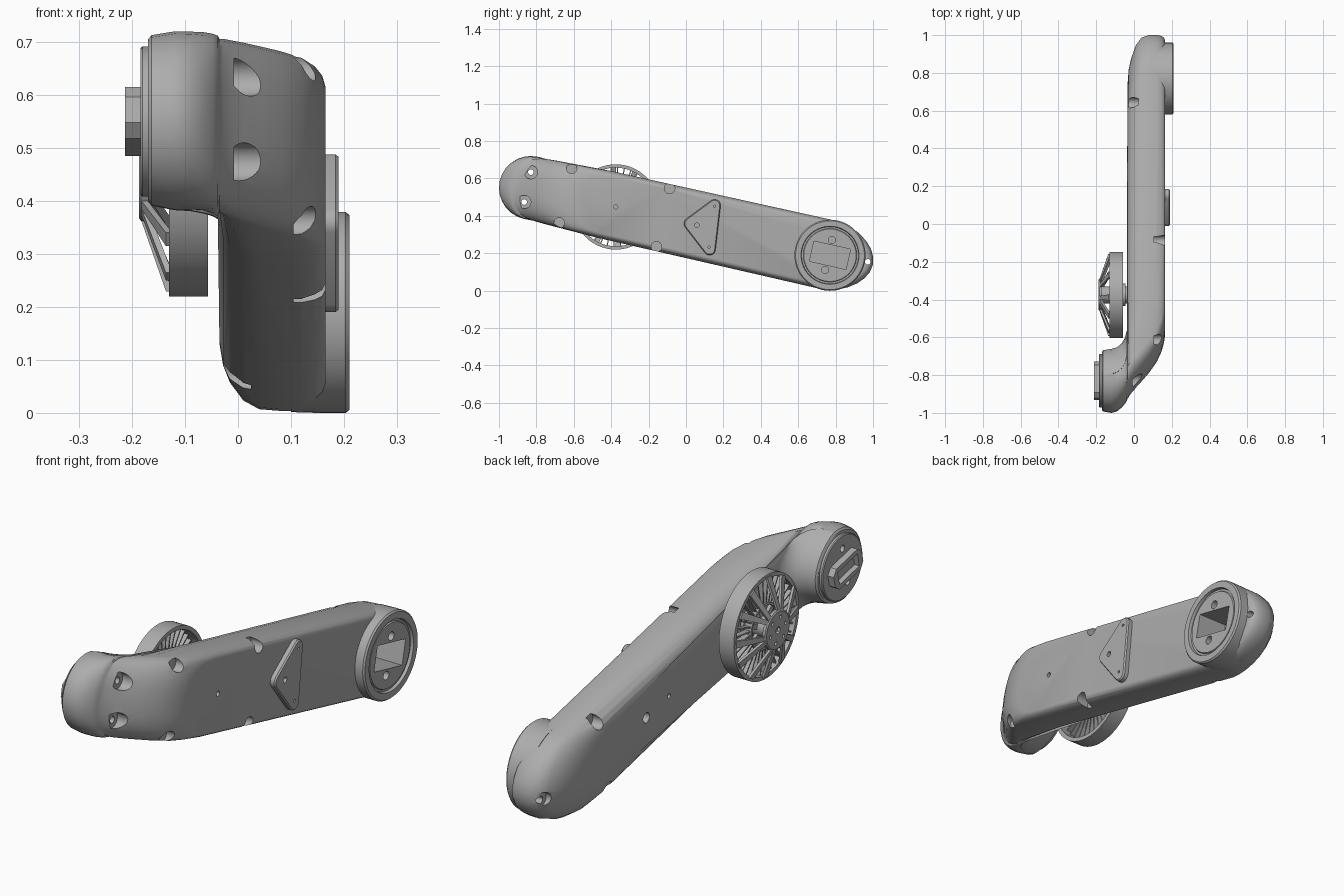
import bpy, bmesh
from math import sin, cos, pi, radians, copysign
from mathutils import Matrix, Vector

if "Cube" in bpy.data.objects:
    bpy.data.objects.remove(bpy.data.objects["Cube"])

grey = bpy.data.materials.new("plain grey")
grey.use_nodes = True
colour = (0.42, 0.42, 0.42, 1)
grey.diffuse_color = colour
grey.node_tree.nodes["Principled BSDF"].inputs["Base Color"].default_value = colour

# Local frame: y runs along the arm from its front pivot, z across it
FRAME = Matrix.Translation((0, -0.83, 0.55)) @ Matrix.Rotation(radians(-12.7), 4, 'X')
REAR = 1.64      # rear pivot position along the arm
WHEEL = 0.466    # wheel axle position along the arm


def make(name, bm):
    bmesh.ops.remove_doubles(bm, verts=bm.verts, dist=0.0001)
    bmesh.ops.recalc_face_normals(bm, faces=bm.faces)
    mesh = bpy.data.meshes.new(name)
    bm.to_mesh(mesh)
    bm.free()
    mesh.materials.append(grey)
    obj = bpy.data.objects.new(name, mesh)
    bpy.context.collection.objects.link(obj)
    obj.matrix_world = FRAME
    return obj


def loft(bm, rings, closed=False):
    """Skin a list of equal-length rings; cap the ends unless closed."""
    rows = [[bm.verts.new(p) for p in ring] for ring in rings]
    n = len(rows[0])
    pairs = list(zip(rows, rows[1:])) + ([(rows[-1], rows[0])] if closed else [])
    for a, b in pairs:
        for i in range(n):
            j = (i + 1) % n
            bm.faces.new((a[i], a[j], b[j], b[i]))
    if not closed:
        bm.faces.new(rows[0])
        bm.faces.new(rows[-1])


def lathe(bm, profile, u=0, v=0, n=64, closed=False):
    """Turn (x, radius) points about an axis parallel to x."""
    loft(bm, [[(x, u + r * cos(2 * pi * i / n), v + r * sin(2 * pi * i / n))
               for i in range(n)] for x, r in profile], closed)


def hull(bm, points):
    verts = [bm.verts.new(p) for p in points]
    out = bmesh.ops.convex_hull(bm, input=verts)
    junk = {g for g in out["geom_interior"] + out["geom_unused"]
            if isinstance(g, bmesh.types.BMVert)}
    bmesh.ops.delete(bm, geom=list(junk), context='VERTS')


def cylinder(x0, x1, r, u, v, n=32):
    bm = bmesh.new()
    lathe(bm, [(x0, r), (x1, r)], u, v, n)
    return make("cutter", bm)


def box(x0, x1, u, hu, hv):
    bm = bmesh.new()
    loft(bm, [[(x, u + a * hu, b * hv) for a, b in ((-1, -1), (1, -1), (1, 1), (-1, 1))]
              for x in (x0, x1)])
    return make("cutter", bm)


def cut(targets, cutters):
    for c in cutters:
        c.hide_render = True
        for t in targets:
            mod = t.modifiers.new("cut", 'BOOLEAN')
            mod.operation, mod.solver, mod.object = 'DIFFERENCE', 'EXACT', c
            bpy.context.view_layer.update()
            bpy.context.view_layer.objects.active = t
            bpy.ops.object.modifier_apply(modifier=mod.name)
        bpy.data.objects.remove(c)


# Arm body: layers across x, each an outline with two rounded ends
def layer(x, front, cap, w_front, rear, w_rear, rear_cap, box_pow=1.0, n=14):
    ring = []
    e0, e1 = front + cap, rear - rear_cap
    station = min(0.4, e1)
    for i in range(n + 1):
        t = pi / 2 - pi * i / n
        s = sin(t)
        ring.append((x, e0 - cap * max(cos(t), 0), copysign(abs(s) ** box_pow, s) * w_front))
    wm = w_rear - 0.005
    ring.append((x, station, -wm))
    for i in range(n + 1):
        t = -pi / 2 + pi * i / n
        ring.append((x, e1 + rear_cap * max(cos(t), 0) ** 1.25, sin(t) * w_rear))
    ring.append((x, station, wm))
    return ring


elbow = [(-0.17, 0.155, 0.155, 0.155), (-0.163, 0.163, 0.163, 0.163), (-0.12, 0.17, 0.17, 0.17),
         (-0.09, 0.162, 0.178, 0.17), (-0.065, 0.14, 0.2, 0.17), (-0.048, 0.12, 0.23, 0.168),
         (-0.038, 0.102, 0.27, 0.165)]
arm = [(-0.035, -0.092, 0.165, 1.6, 0.115), (-0.028, -0.08, 0.168, 1.69, 0.14),
       (-0.015, -0.06, 0.17, 1.75, 0.16), (0.01, -0.03, 0.172, 1.82, 0.179),
       (0.04, 0.005, 0.173, 1.86, 0.187), (0.08, 0.052, 0.174, 1.875, 0.187),
       (0.12, 0.11, 0.174, 1.875, 0.187), (0.145, 0.165, 0.17, 1.87, 0.18),
       (0.159, 0.215, 0.163, 1.86, 0.172), (0.165, 0.26, 0.152, 1.845, 0.16)]
rings = [layer(x, -f, f, w, r, w, 0.17) for x, f, r, w in elbow]
rings += [layer(x, f, 0.13, w, r, wr, 0.235, 0.8) for x, f, w, r, wr in arm]
bm = bmesh.new()
loft(bm, rings)
body = make("arm_body", bm)

# Rear joint disc on the left side
bm = bmesh.new()
lathe(bm, [(0.1, 0.188), (0.165, 0.19), (0.203, 0.19), (0.21, 0.184), (0.21, 0.155),
           (0.197, 0.152), (0.197, 0.143), (0.203, 0.14)], REAR)
rear_disc = make("rear_joint_disc", bm)

# Front joint disc with its drive key
bm = bmesh.new()
lathe(bm, [(-0.15, 0.142), (-0.18, 0.142), (-0.184, 0.138)])
front_disc = make("front_joint_disc", bm)
bm = bmesh.new()
hull(bm, [(x, a * u, b * v) for x in (-0.213, -0.18) for a in (-1, 1) for b in (-1, 1)
          for u, v in ((0.1, 0.025), (0.075, 0.05))])
key = make("drive_key", bm)

# Triangular cover plate
bm = bmesh.new()
hull(bm, [(x, u + r * cos(t * pi / 8), v + r * sin(t * pi / 8))
          for u, v in ((0.98, 0.125), (1.005, -0.11), (0.872, 0.0))
          for x, r in ((0.16, 0.032), (0.184, 0.032), (0.19, 0.027)) for t in range(16)])
plate = make("cover_plate", bm)

# Screw pockets, pin holes and sockets
cut([body], [cylinder(x0, x1, r, u, s * v) for s in (-1, 1) for x0, x1, r, u, v in (
    (0.105, 0.3, 0.028, 0.19, 0.15), (0.105, 0.3, 0.028, 0.725, 0.16),
    (-0.1, 0.025, 0.028, 1.473, 0.16), (-0.008, 0.3, 0.036, -0.018, 0.082))])
cut([body], [cylinder(-0.1, 0.03, 0.03, 1.835, 0.01), cylinder(-0.1, 0.3, 0.015, 1.845, 0.01),
             cylinder(0.13, 0.3, 0.011, WHEEL, 0), cylinder(-0.1, 0, 0.022, 1.187, 0),
             cylinder(-0.1, 0, 0.01, 1.025, 0)])
cut([body, front_disc], [cylinder(-0.3, 0.3, 0.015, -0.018, s * 0.082) for s in (-1, 1)])
cut([body, rear_disc], [box(0.06, 0.3, REAR, 0.1, 0.055)]
    + [cylinder(0.1, 0.3, 0.019, REAR - 0.008, s * 0.082) for s in (-1, 1)])
cut([key], [box(-0.3, -0.19, 0, 0.07, 0.03)])
cut([plate], [cylinder(0.17, 0.3, 0.012, 0.91, 0), cylinder(0.18, 0.3, 0.006, 0.98, 0.12),
              cylinder(0.18, 0.3, 0.006, 1.0, -0.1)])

# Wheel: rim, axle and hub
bm = bmesh.new()
lathe(bm, [(-0.13, 0.228), (-0.057, 0.228), (-0.057, 0.21), (-0.13, 0.21)], WHEEL, closed=True)
make("wheel_rim", bm)
bm = bmesh.new()
lathe(bm, [(-0.17, 0.045), (-0.06, 0.045), (-0.06, 0.06), (-0.045, 0.06), (-0.045, 0.045),
           (-0.03, 0.045)], WHEEL)
make("wheel_axle", bm)
bm = bmesh.new()
lathe(bm, [(-0.17, 0.085), (-0.183, 0.085), (-0.187, 0.08)], WHEEL)
hub = make("wheel_hub", bm)
cut([hub], [cylinder(-0.2, -0.178, 0.008, WHEEL + 0.055 * cos(k * pi / 3), 0.055 * sin(k * pi / 3), 12)
            for k in range(6)] + [cylinder(-0.2, -0.175, 0.016, WHEEL, 0, 6)])


def polar(x, r, a):
    return (x, WHEEL + r * cos(a), r * sin(a))


# Forked outer spokes
bm = bmesh.new()
for k in range(6):
    for s in (-1, 1):
        a = k * pi / 3
        hull(bm, [polar(x + d, r, a + s * off + w) for d in (0, 0.012)
                  for x, r, off, spread in ((-0.186, 0.075, 0.09, 0.13), (-0.136, 0.218, 0.24, 0.07))
                  for w in (-spread, spread)])
make("wheel_spokes", bm)

# Thin radial vanes behind the spokes
bm = bmesh.new()
lathe(bm, [(-0.125, 0.1), (-0.09, 0.1), (-0.09, 0.09), (-0.125, 0.09)], WHEEL, closed=True)
for k in range(36):
    a = k * pi / 18
    hull(bm, [polar(x, r, a + w / r) for x in (-0.12, -0.095) for r in (0.095, 0.215)
              for w in (-0.003, 0.003)])
for k in range(6):
    a = (k + 0.5) * pi / 3
    hull(bm, [polar(x, r, a + w / r) for x in (-0.115, -0.1) for r in (0.03, 0.095)
              for w in (-0.012, 0.012)])
make("wheel_vanes", bm)

# Smooth shading with crisp edges
bpy.ops.object.select_all(action='DESELECT')
for obj in bpy.context.scene.objects:
    if obj.type == 'MESH' and obj.data.materials and obj.data.materials[0] == grey:
        obj.select_set(True)
        bpy.context.view_layer.objects.active = obj
bpy.ops.object.shade_smooth_by_angle(angle=radians(38))
